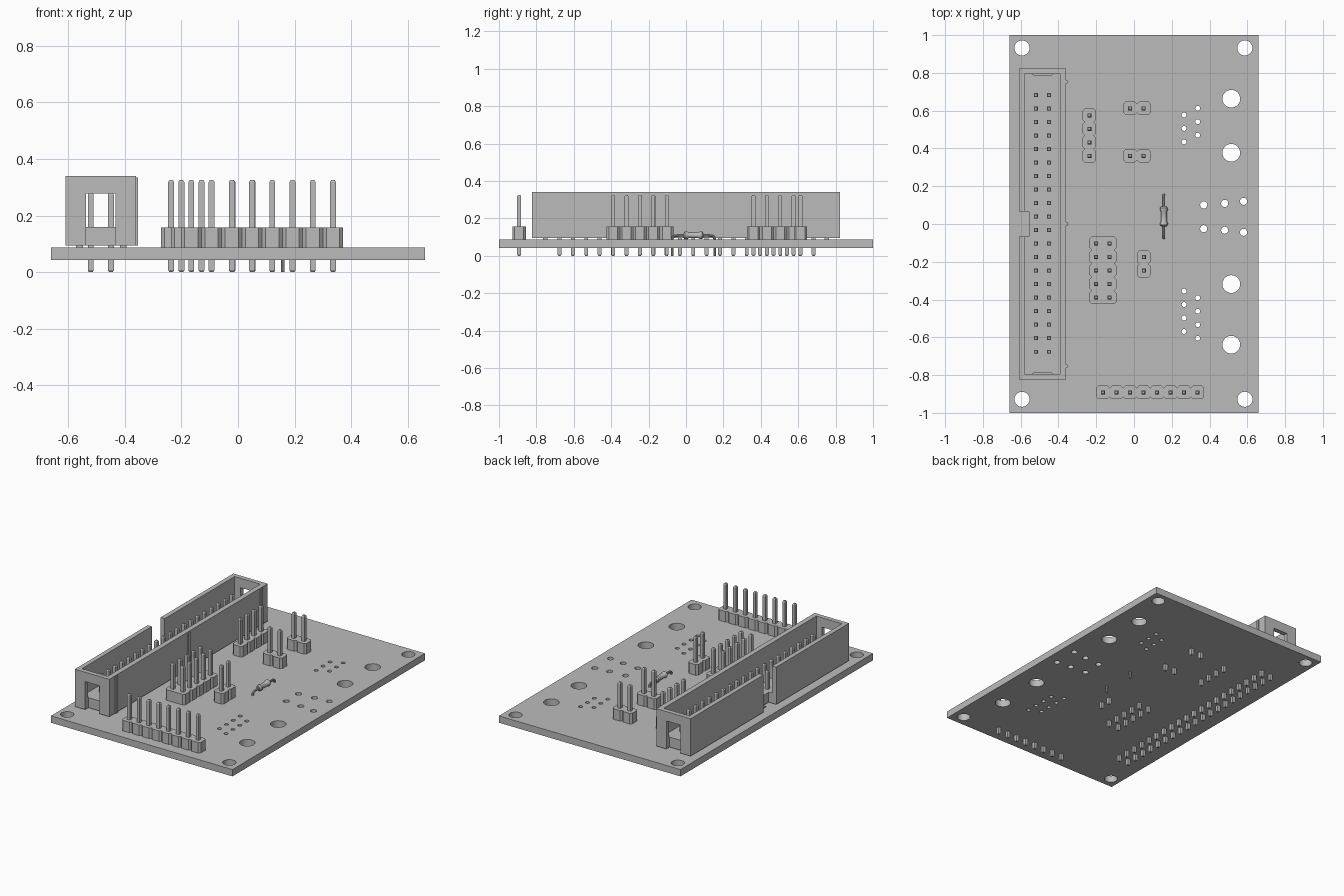
import bpy, bmesh, math
from mathutils import Vector, Matrix

if "Cube" in bpy.data.objects:
    bpy.data.objects.remove(bpy.data.objects["Cube"])

grey = bpy.data.materials.new("plain grey")
grey.use_nodes = True
COLOUR = (0.5, 0.5, 0.5, 1)
grey.diffuse_color = COLOUR
grey.node_tree.nodes["Principled BSDF"].inputs["Base Color"].default_value = COLOUR

PITCH = 0.0715
BOARD_LOW, BOARD_TOP = 0.042, 0.087
PIN_TOP = 0.325


def finish(name, bm, smooth=False):
    bmesh.ops.remove_doubles(bm, verts=bm.verts, dist=1e-5)
    bmesh.ops.recalc_face_normals(bm, faces=bm.faces)
    me = bpy.data.meshes.new(name)
    bm.to_mesh(me)
    bm.free()
    me.materials.append(grey)
    ob = bpy.data.objects.new(name, me)
    bpy.context.collection.objects.link(ob)
    if smooth:
        smooth_object(ob)
    return ob


def activate(ob):
    bpy.ops.object.select_all(action="DESELECT")
    ob.select_set(True)
    bpy.context.view_layer.objects.active = ob


def smooth_object(ob):
    activate(ob)
    bpy.ops.object.shade_smooth_by_angle(angle=math.radians(35))


def add_box(bm, x, y, z):
    size = Vector((x[1] - x[0], y[1] - y[0], z[1] - z[0]))
    mid = Vector((sum(x), sum(y), sum(z))) / 2
    return bmesh.ops.create_cube(
        bm, size=1, matrix=Matrix.Translation(mid) @ Matrix.Diagonal(size.to_4d()))["verts"]


def add_pin(bm, x, y, top):
    # square pin with slightly tapered tips
    half, tip = 0.0105, 0.007
    add_box(bm, (x - half, x + half), (y - half, y + half), (tip, top - tip))
    for z, end in ((tip, 0), (top - tip, top)):
        lo, hi = min(z, end), max(z, end)
        for v in add_box(bm, (x - half, x + half), (y - half, y + half), (lo, hi)):
            if abs(v.co.z - end) < 1e-4:
                v.co.x += (x - v.co.x) * 0.4
                v.co.y += (y - v.co.y) * 0.4


def pins(name, points, top=PIN_TOP):
    bm = bmesh.new()
    for x, y in points:
        add_pin(bm, x, y, top)
    return finish(name, bm)


def header(name, x, y, length, width=1, along_x=False):
    """Pin header whose lowest pin is at x, y; the body is notched between pins."""
    c, w = 0.012, width * PITCH
    side = [(0, c)]
    for i in range(length):
        side += [(i * PITCH + c, 0), ((i + 1) * PITCH - c, 0), ((i + 1) * PITCH, c)]
    total = length * PITCH
    outline = side + [(total - u, w - v) for u, v in side]
    corner = Vector((x - PITCH / 2, y - PITCH / 2, BOARD_TOP))
    bm = bmesh.new()
    verts = [bm.verts.new(corner + Vector((u, v, 0) if along_x else (v, u, 0)))
             for u, v in outline]
    face = bm.faces.new(verts)
    up = bmesh.ops.extrude_face_region(bm, geom=[face])["geom"]
    bmesh.ops.translate(bm, vec=(0, 0, 0.07),
                        verts=[g for g in up if isinstance(g, bmesh.types.BMVert)])
    finish(name + "_body", bm)
    grid = [(i, j) for i in range(length) for j in range(width)]
    pins(name + "_pins", [(x + (i if along_x else j) * PITCH,
                           y + (j if along_x else i) * PITCH) for i, j in grid])


# Circuit board with drilled holes
holes = [(x, y, 0.04) for x in (-0.593, 0.587) for y in (-0.928, 0.932)]
holes += [(0.515, y, 0.047) for y in (0.663, 0.377, -0.318, -0.639)]
holes += [(0.265 + 0.072 * (i % 2), -0.355 - 0.0357 * i, 0.013) for i in range(8)]
holes += [(0.337 - 0.072 * (i % 2), 0.613 - 0.0357 * i, 0.013) for i in range(6)]
for x, spread in ((0.369, 0.063), (0.48, 0.071), (0.58, 0.082)):
    holes += [(x, 0.038 + s * spread, 0.019) for s in (-1, 1)]

curve = bpy.data.curves.new("board", "CURVE")
curve.dimensions, curve.fill_mode = "2D", "BOTH"
curve.extrude = (BOARD_TOP - BOARD_LOW) / 2


def add_loop(points):
    spline = curve.splines.new("POLY")
    spline.points.add(len(points) - 1)
    for p, (u, v) in zip(spline.points, points):
        p.co = (u, v, 0, 1)
    spline.use_cyclic_u = True


add_loop([(-0.66, -1), (0.66, -1), (0.66, 1), (-0.66, 1)])
for x, y, r in holes:
    n = 32 if r > 0.03 else 16
    add_loop([(x + r * math.cos(math.tau * k / n), y + r * math.sin(math.tau * k / n))
              for k in range(n)])
temp = bpy.data.objects.new("board_outline", curve)
bpy.context.collection.objects.link(temp)
bpy.context.view_layer.update()
bm = bmesh.new()
bm.from_mesh(temp.evaluated_get(bpy.context.evaluated_depsgraph_get()).to_mesh())
bmesh.ops.translate(bm, verts=bm.verts, vec=(0, 0, (BOARD_TOP + BOARD_LOW) / 2))
bpy.data.objects.remove(temp)
finish("circuit_board", bm, smooth=True)

# Long shrouded connector: pocket, key slot and end windows cut from a block
LOW, HIGH, FLOOR = 0.094, 0.34, 0.16
bm = bmesh.new()
add_box(bm, (-0.61, -0.36), (-0.823, 0.823), (LOW, HIGH))
shroud = finish("connector_shroud", bm)
cuts = [((-0.58, -0.393), (-0.793, 0.793), (FLOOR, 0.4)),
        ((-0.7, -0.555), (-0.067, 0.067), (0.05, 0.5))]
cuts += [((-0.536, -0.433), tuple(sorted((s * 0.79, s * 0.9))), (0.05, 0.278))
         for s in (-1, 1)]
for x, y, z in cuts:
    bm = bmesh.new()
    add_box(bm, x, y, z)
    cutter = finish("cutter", bm)
    cutter.hide_render = True
    mod = shroud.modifiers.new("cut", "BOOLEAN")
    mod.operation, mod.solver, mod.object = "DIFFERENCE", "EXACT", cutter
    activate(shroud)
    bpy.ops.object.modifier_apply(modifier=mod.name)
    bpy.data.objects.remove(cutter)

# Ribs on the inner side and feet under the connector
bm = bmesh.new()
for y in (-0.753, 0, 0.753):
    add_box(bm, (-0.362, -0.353), (y - 0.01, y + 0.01), (LOW, 0.335))
    for x in (-0.56, -0.405):
        add_box(bm, (x - 0.012, x + 0.012), (y - 0.012, y + 0.012), (BOARD_TOP, LOW))
finish("connector_ribs_and_feet", bm)
pins("connector_pins", [(x, (i - 9.5) * PITCH + 0.003) for i in range(20)
                        for x in (-0.52, -0.449)], top=0.28)

# Pin headers
header("header_four", -0.236, 0.361, 4)
header("header_back_pair", -0.02, 0.612, 2, along_x=True)
header("header_middle_pair", -0.02, 0.361, 2, along_x=True)
header("header_double_row", -0.2, -0.389, 5, width=2)
header("header_side_pair", 0.052, -0.247, 2)
header("header_front_row", -0.165, -0.892, 8, along_x=True)

# Resistor body, turned about its long axis
RX, RY, RZ = 0.158, 0.04, 0.11
profile = [(-0.054, 0), (-0.053, 0.012), (-0.046, 0.02), (-0.036, 0.021), (-0.026, 0.016)]
profile += [(-u, r) for u, r in reversed(profile)]
bm = bmesh.new()
ring = [bm.verts.new((RX, RY + u, RZ + r)) for u, r in profile]
edges = [bm.edges.new(pair) for pair in zip(ring, ring[1:])]
bmesh.ops.spin(bm, geom=ring + edges, cent=(RX, RY, RZ), axis=(0, 1, 0),
               angle=math.tau, steps=20, use_duplicate=False)
finish("resistor_body", bm, smooth=True)

# Resistor wire with bent legs through the board
half = [(0.113, 0), (0.113, 0.09), (0.11, 0.102), (0.1, 0.108), (0.04, RZ)]
path = half + [(-u, z) for u, z in reversed(half)]
wire = bpy.data.curves.new("wire", "CURVE")
wire.dimensions, wire.bevel_depth, wire.bevel_resolution = "3D", 0.007, 2
wire.use_fill_caps = True
spline = wire.splines.new("POLY")
spline.points.add(len(path) - 1)
for p, (u, z) in zip(spline.points, path):
    p.co = (RX, RY + u, z, 1)
temp = bpy.data.objects.new("wire_path", wire)
bpy.context.collection.objects.link(temp)
bpy.context.view_layer.update()
bm = bmesh.new()
bm.from_mesh(temp.evaluated_get(bpy.context.evaluated_depsgraph_get()).to_mesh())
bpy.data.objects.remove(temp)
finish("resistor_wire", bm, smooth=True)
